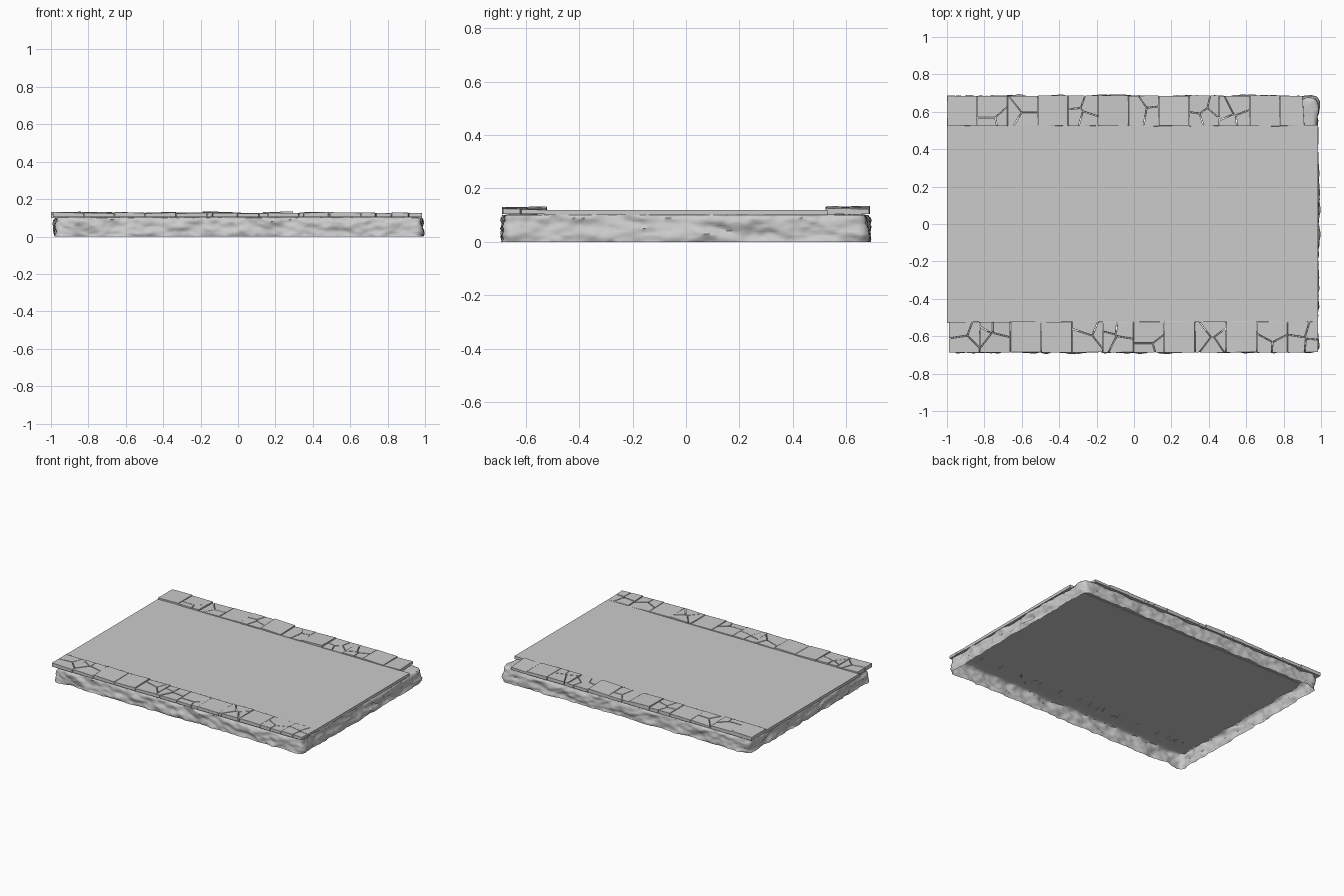
import bpy, bmesh, random
from math import cos, sin, pi, ceil
from mathutils import Vector, noise

if "Cube" in bpy.data.objects:
    bpy.data.objects.remove(bpy.data.objects["Cube"])

random.seed(4)


def make_object(name, bm, smooth=None):
    mesh = bpy.data.meshes.new(name)
    bm.to_mesh(mesh)
    bm.free()
    ob = bpy.data.objects.new(name, mesh)
    bpy.context.collection.objects.link(ob)
    if smooth:
        bpy.ops.object.select_all(action='DESELECT')
        ob.select_set(True)
        bpy.context.view_layer.objects.active = ob
        bpy.ops.object.shade_smooth_by_angle(angle=smooth)
    return ob


# Rough rock skirt: rounded rectangle outline, open underneath, with a top lip
def outline(hx, hy, r, step):
    pts = []
    corners = [(1, -1, -pi / 2), (1, 1, 0), (-1, 1, pi / 2), (-1, -1, pi)]
    for sx, sy, a0 in corners:
        for k in range(7):
            a = a0 + k * pi / 12
            n = Vector((cos(a), sin(a), 0))
            pts.append((Vector((sx * (hx - r), sy * (hy - r), 0)) + n * r, n))
    full = []
    for (p, n), (q, m) in zip(pts, pts[1:] + pts[:1]):
        c = max(1, ceil((q - p).length / step))
        full += [(p.lerp(q, k / c), n.lerp(m, k / c).normalized()) for k in range(c)]
    return full


def rock_offset(p):
    q = Vector((p.x * 9 + p.z * 6, p.y * 9 + p.z * 6, p.z * 20))
    return 0.015 * noise.noise(q) + 0.009 * noise.noise(q * 2.3) + 0.004 * noise.noise(q * 5)


HX, HY = 0.98, 0.682
loop = outline(HX, HY, 0.035, 0.012)
bm = bmesh.new()
rings = []
for k in range(11):
    z = 0.01 * k
    pull = 0.008 if k == 10 else 0.002 if k == 9 else 0
    ring = []
    for p, n in loop:
        s = p + Vector((0.003, 0, z))
        d = max(-0.016, min(0.014, rock_offset(s)))
        ring.append(bm.verts.new(s + n * (d - pull)))
    rings.append(ring)
for inset in (0.025, 0.06, 0.11):
    ring = []
    for p, n in loop:
        x = max(-HX + inset, min(HX - inset, p.x))
        y = max(-HY + inset, min(HY - inset, p.y))
        ring.append(bm.verts.new((x, y, 0.103 + 0.003 * noise.noise(Vector((x, y, 0)) * 18))))
    rings.append(ring)
for a, b in zip(rings, rings[1:]):
    for i in range(len(a)):
        j = (i + 1) % len(a)
        bm.faces.new((a[i], a[j], b[j], b[i]))
bmesh.ops.remove_doubles(bm, verts=bm.verts, dist=0.00005)
make_object("rock_foundation", bm, 1.0)

# Flat road slab
bm = bmesh.new()
bmesh.ops.create_cube(bm, size=1)
for v in bm.verts:
    v.co = Vector((v.co.x * 1.985 - 0.0075, v.co.y * 1.06, 0.11 + v.co.z * 0.02))
make_object("road_slab", bm)


# Paving stones: each cracked stone is divided into cells around seed points
def clip(poly, point, normal):
    out = []
    for a, b in zip(poly, poly[1:] + poly[:1]):
        da, db = (a - point).dot(normal), (b - point).dot(normal)
        if da <= 0:
            out.append(a)
        if da * db < 0:
            out.append(a.lerp(b, da / (da - db)))
    return out


def add_prism(bm, poly, tilt, z0, z1, centre):
    low, high = [], []
    for p in poly:
        d = p - centre
        low.append(bm.verts.new((p.x, p.y, z0)))
        high.append(bm.verts.new((p.x, p.y, z1 + d.x * tilt[0] + d.y * tilt[1])))
    bm.faces.new(low[::-1])
    bm.faces.new(high)
    for i in range(len(poly)):
        j = (i + 1) % len(poly)
        bm.faces.new((low[i], low[j], high[j], high[i]))


def paving_row(name, edges, y0, y1, cracks, missing=()):
    bm = bmesh.new()
    for i, (x0, x1) in enumerate(zip(edges, edges[1:])):
        j = lambda: random.uniform(-0.002, 0.002)
        g = 0.001
        rect = [Vector((x0 + g, y0 + j(), 0)), Vector((x1 - g, y0 + j(), 0)),
                Vector((x1 - g, y1 + j(), 0)), Vector((x0 + g, y1 + j(), 0))]
        centre = Vector(((x0 + x1) / 2, (y0 + y1) / 2, 0))
        tilt = (random.uniform(-0.035, 0.035), random.uniform(-0.025, 0.025))
        top = 0.128 + random.uniform(-0.003, 0.003)
        seeds = [Vector((x0 + u * (x1 - x0), y0 + v * (y1 - y0), 0))
                 for u, v in cracks.get(i, [(0.5, 0.5)])]
        for k, s in enumerate(seeds):
            if (i, k) in missing:
                continue
            poly = rect
            for t in seeds:
                if t is not s:
                    n = (t - s).normalized()
                    poly = clip(poly, (s + t) / 2 - n * 0.002, n)
            if len(poly) > 2:
                drop = 0.0025 * random.random() if len(seeds) > 1 else 0
                add_prism(bm, poly, tilt, 0.104, top - drop, centre)
    ob = make_object(name, bm, 0.6)
    bev = ob.modifiers.new("worn_edges", 'BEVEL')
    bev.width = 0.004
    bev.segments = 2
    bev.limit_method = 'ANGLE'


front_cracks = {
    0: [(.5, .2), (.4, .85), (.95, .65)],
    1: [(.5, .3), (.2, .9), (.65, .9), (.05, .65)],
    4: [(.4, .3), (.6, .9), (.95, .75)],
    5: [(.2, .85), (.7, .8), (.6, .2), (.1, .45)],
    6: [(.5, .6), (.5, .0), (.88, .1)],
    8: [(.2, .5), (.6, .2), (.6, .8), (.9, .4)],
    10: [(.5, .7), (.2, .15), (.8, .1)],
    11: [(.4, .85), (.3, .2), (.85, .15), (.9, .7)]}
back_cracks = {
    1: [(.4, .6), (.4, -.05), (.9, .05)],
    2: [(.1, .4), (.6, .1), (.6, .8)],
    4: [(.2, .85), (.75, .65), (.25, .3), (.6, .2)],
    6: [(.3, .5), (.8, .85), (.85, .4)],
    8: [(.3, .75), (.2, .1), (.65, .25), (.95, .6)],
    9: [(.6, .75), (.1, .5), (.3, .05), (.85, .1)],
    11: [(.3, .5), (.95, .55)]}
paving_row("front_paving", [-0.99 + i * 1.975 / 12 for i in range(13)],
           -0.687, -0.522, front_cracks)
paving_row("back_paving", [-1.0 + i * 0.1618 for i in range(12)] + [0.985],
           0.524, 0.686, back_cracks, {(11, 1)})
